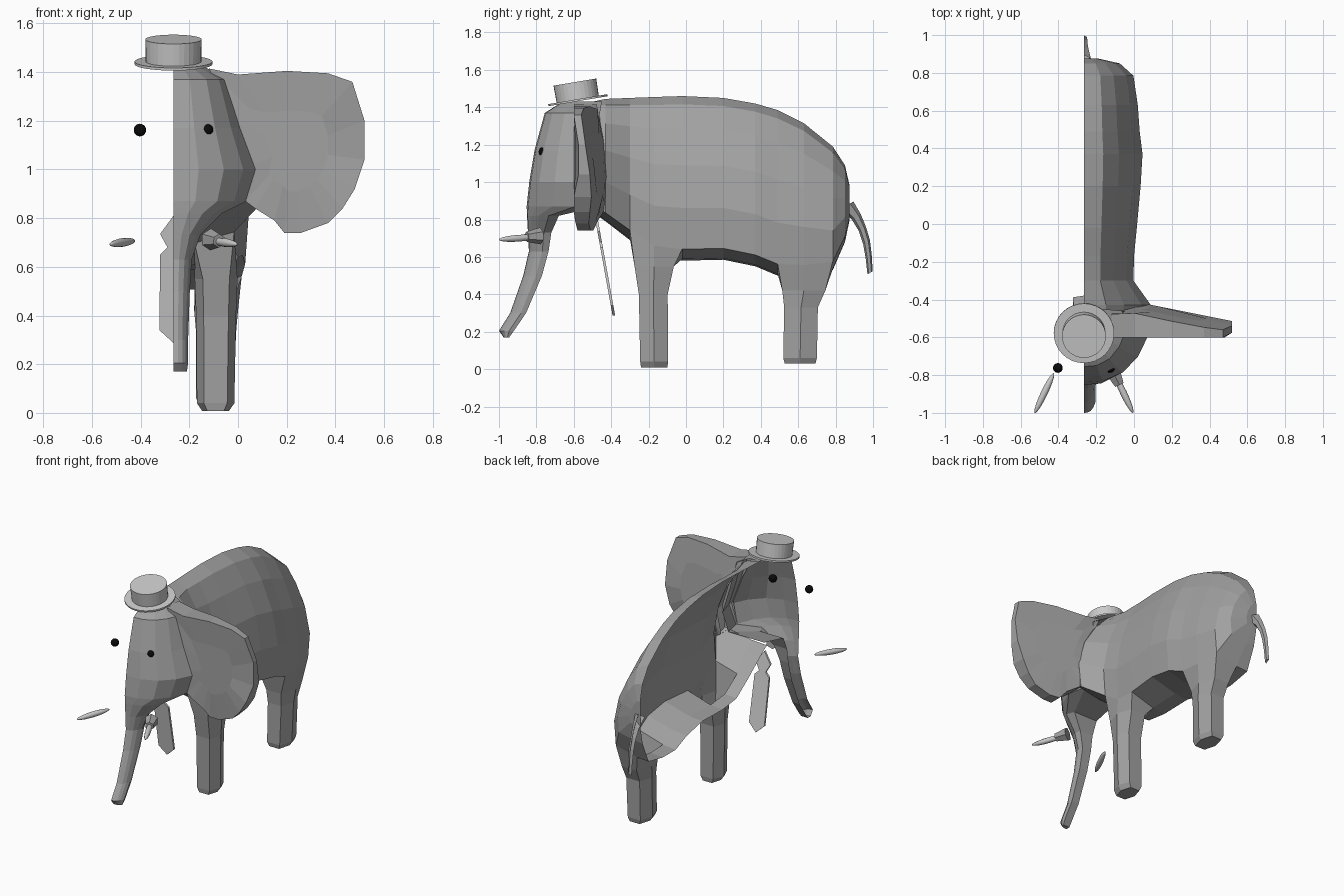
import bpy, bmesh, math
from mathutils import Vector, Matrix

if "Cube" in bpy.data.objects:
    bpy.data.objects.remove(bpy.data.objects["Cube"])

MID = -0.265  # the animal is a half shell, open along this plane


def material(name, v):
    m = bpy.data.materials.new(name)
    m.diffuse_color = (v, v, v, 1)
    m.use_nodes = True
    m.node_tree.nodes["Principled BSDF"].inputs["Base Color"].default_value = m.diffuse_color
    return m


GREY = material("hide_grey", 0.36)
PALE = material("pale_grey", 0.60)
BLACK = material("black", 0.003)


def finish(bm, name, mat, normals=True):
    if normals:
        bmesh.ops.recalc_face_normals(bm, faces=bm.faces)
    me = bpy.data.meshes.new(name)
    bm.to_mesh(me)
    bm.free()
    me.materials.append(mat)
    ob = bpy.data.objects.new(name, me)
    bpy.context.collection.objects.link(ob)
    return ob


def loft(bm, rings, skip=lambda i, j: False, closed=False):
    """Bridge successive point rings with quads."""
    vs = [[bm.verts.new(p) for p in r] for r in rings]
    n = len(vs[0])
    for i in range(len(vs) - 1):
        for j in range(n if closed else n - 1):
            if not skip(i, j):
                k = (j + 1) % n
                bm.faces.new((vs[i][j], vs[i][k], vs[i + 1][k], vs[i + 1][j]))
    return vs


# Body: half cross sections along y (y, top, bottom, half width)
STATIONS = [(0.875, 0.98, 0.80, 0.08), (0.85, 1.09, 0.68, 0.19), (0.785, 1.19, 0.53, 0.262),
            (0.63, 1.315, 0.50, 0.285), (0.49, 1.385, 0.50, 0.295), (0.37, 1.42, 0.55, 0.31),
            (0.2, 1.45, 0.585, 0.30), (-0.02, 1.46, 0.58, 0.28), (-0.17, 1.455, 0.60, 0.265),
            (-0.30, 1.45, 0.69, 0.262), (-0.43, 1.445, 0.79, 0.355), (-0.50, 1.43, 0.84, 0.335)]
SHAPE = [(0, 1), (0.33, 0.95), (0.6, 0.80), (0.86, 0.58), (1, 0.32), (0.95, 0.07), (0.33, 0.01), (0, 0)]
bm = bmesh.new()
rings = [[(MID + u * w, y, zb + v * (zt - zb)) for u, v in SHAPE] for y, zt, zb, w in STATIONS]
vs = loft(bm, rings, lambda i, j: i in (2, 3, 7, 8) and j == 5)
bm.faces.new(vs[0])

# Legs: six-sided, grown from the holes in the belly (z, x centre, y centre, x radius, y radius)
LEGS = {2: [(0.42, -0.09, 0.63, 0.09, 0.115), (0.33, -0.09, 0.615, 0.082, 0.09),
            (0.06, -0.095, 0.61, 0.077, 0.09), (0.03, -0.095, 0.61, 0.06, 0.082)],
        7: [(0.55, -0.09, -0.17, 0.088, 0.105), (0.40, -0.09, -0.175, 0.082, 0.077),
            (0.04, -0.092, -0.17, 0.077, 0.075), (0.008, -0.092, -0.17, 0.055, 0.07)]}
CORNERS = [(0.62, 1), (-0.62, 1), (-1, 0), (-0.62, -1), (0.62, -1), (1, 0)]
for c, levels in LEGS.items():
    loop = [vs[c][5], vs[c][6], vs[c + 1][6], vs[c + 2][6], vs[c + 2][5], vs[c + 1][5]]
    for z, cx, cy, rx, ry in levels:
        new = [bm.verts.new((cx + a * rx, cy + b * ry, z)) for a, b in CORNERS]
        for k in range(6):
            bm.faces.new((loop[k], loop[(k + 1) % 6], new[(k + 1) % 6], new[k]))
        loop = new
    bm.faces.new(loop)
finish(bm, "body_and_legs", GREY)

# Head and trunk: half rings stacked in z (z, front, back, half width)
HEAD = [(1.43, -0.66, -0.45, 0.11), (1.37, -0.755, -0.46, 0.225), (1.17, -0.81, -0.46, 0.285),
        (1.0, -0.838, -0.46, 0.345), (0.87, -0.852, -0.47, 0.30), (0.82, -0.85, -0.68, 0.20),
        (0.73, -0.845, -0.72, 0.11), (0.63, -0.84, -0.735, 0.075), (0.5, -0.87, -0.77, 0.067),
        (0.3, -0.94, -0.855, 0.06), (0.205, -1.0, -0.92, 0.06), (0.17, -0.975, -0.945, 0.055)]
RING = [(0, 0), (0.3, 0.02), (0.6, 0.14), (0.83, 0.36), (1, 0.68), (0.9, 1), (0, 1)]
bm = bmesh.new()
rings = [[(MID + u * w, f + d * (b - f), z) for u, d in RING] for z, f, b, w in HEAD]
vs = loft(bm, rings, lambda i, j: i < 4 and j == 5)
bm.faces.new(vs[0])
bm.faces.new(vs[-1])
finish(bm, "head_and_trunk", GREY)

# Ear: outline from the top root round to the lower root, open where it meets the head
EAR = [(-0.12, 1.415), (0.0, 1.39), (0.2, 1.405), (0.37, 1.395), (0.47, 1.36), (0.52, 1.2),
       (0.52, 1.04), (0.48, 0.92), (0.43, 0.84), (0.37, 0.78), (0.26, 0.74), (0.19, 0.74),
       (0.15, 0.79), (0.07, 0.84), (0.03, 0.87), (0.06, 1.02), (-0.01, 1.2)]


def ear_front(x, z):
    return -0.60 + 0.25 * max(0, 0.82 - z) + (0.025 if x > 0.5 else 0)


def ear_back(x, z):
    return -0.41 - 0.2 * max(x, 0) - 0.2 * max(0, z - 1.08) - 0.3 * max(0, 0.9 - z)


bm = bmesh.new()
cx, cz = 0.22, 1.08
rings = []
for s, edge, o in ((0.5, ear_front, 0.008), (1, ear_front, 0), (1, ear_back, 0), (0.55, ear_back, 0)):
    pts = [(cx + (x - cx) * s, cz + (z - cz) * s) for x, z in EAR]
    rings.append([(x, edge(x, z) + o, z) for x, z in pts])
vs = loft(bm, rings, lambda i, j: i == 1 and j >= 14, closed=True)
bm.faces.new(vs[0])
bm.faces.new(vs[-1])
finish(bm, "ear", GREY)

# Tail: half tube
bm = bmesh.new()
path = [(0.86, 0.875, 0.035), (0.91, 0.815, 0.024), (0.943, 0.75, 0.019), (0.965, 0.68, 0.018),
        (0.977, 0.6, 0.016), (0.984, 0.515, 0.014)]
rings = []
for y, z, r in path:
    rings.append([(MID + 1.2 * r * math.sin(a), y - r * math.cos(a), z - 0.6 * r * math.cos(a))
                  for a in (0, math.pi / 3, 2 * math.pi / 3, math.pi)])
vs = loft(bm, rings)
bm.faces.new(vs[-1])
finish(bm, "tail", GREY)

# Tusk socket: short flared stub on the cheek
axis = Vector((0.1, -0.21, -0.015)).normalized()
turn = axis.to_track_quat('Z', 'Y').to_matrix().to_4x4()
bm = bmesh.new()
bmesh.ops.create_cone(bm, cap_ends=True, segments=6, radius1=0.045, radius2=0.028, depth=0.08,
                      matrix=Matrix.Translation((-0.095, -0.815, 0.71)) @ turn)
finish(bm, "tusk_socket", GREY)

# Tusks and eyes: on both sides of the middle plane
for side, s in (("right", 1), ("left", -1)):
    d = Vector((axis.x * s, axis.y, axis.z))
    bm = bmesh.new()
    m = (Matrix.Translation((MID + s * 0.21, -0.895, 0.70)) @ d.to_track_quat('Z', 'Y').to_matrix().to_4x4()
         @ Matrix.Diagonal((0.018, 0.018, 0.117, 1)))
    bmesh.ops.create_uvsphere(bm, u_segments=12, v_segments=10, radius=1, matrix=m)
    tusk = finish(bm, side + "_tusk", PALE)
    tusk.data.shade_smooth()
    bm = bmesh.new()
    bmesh.ops.create_uvsphere(bm, u_segments=14, v_segments=10, radius=0.026,
                              matrix=Matrix.Translation((MID + s * 0.138, -0.762, 1.162)))
    eye = finish(bm, side + "_eye", BLACK)
    eye.data.shade_smooth()

# Hat: brim and crown, tipped forward
tilt = Matrix.Translation((MID, -0.578, 1.438)) @ Matrix.Rotation(math.radians(9.5), 4, 'X')
for name, r1, r2, h, z in (("hat_brim", 0.16, 0.16, 0.011, 0), ("hat_crown", 0.114, 0.116, 0.096, 0.05)):
    bm = bmesh.new()
    bmesh.ops.create_cone(bm, cap_ends=True, segments=32, radius1=r1, radius2=r2, depth=h,
                          matrix=tilt @ Matrix.Translation((0, 0, z)))
    finish(bm, name, PALE)

# Tie: flat outline with knot and pointed tip, hung at a slant
half = [(0.0, 0.81), (0.055, 0.735), (0.025, 0.68), (0.055, 0.65), (0.058, 0.34), (0.0, 0.287)]
outline = half + [(-x, z) for x, z in reversed(half[1:-1])]
bm = bmesh.new()
rings = [[(MID + x, -0.48 + (0.81 - z) * 0.18 + o, z) for x, z in outline] for o in (-0.007, 0.007)]
vs = loft(bm, rings, closed=True)
bm.faces.new(vs[0])
bm.faces.new(vs[-1])
finish(bm, "tie", PALE)
